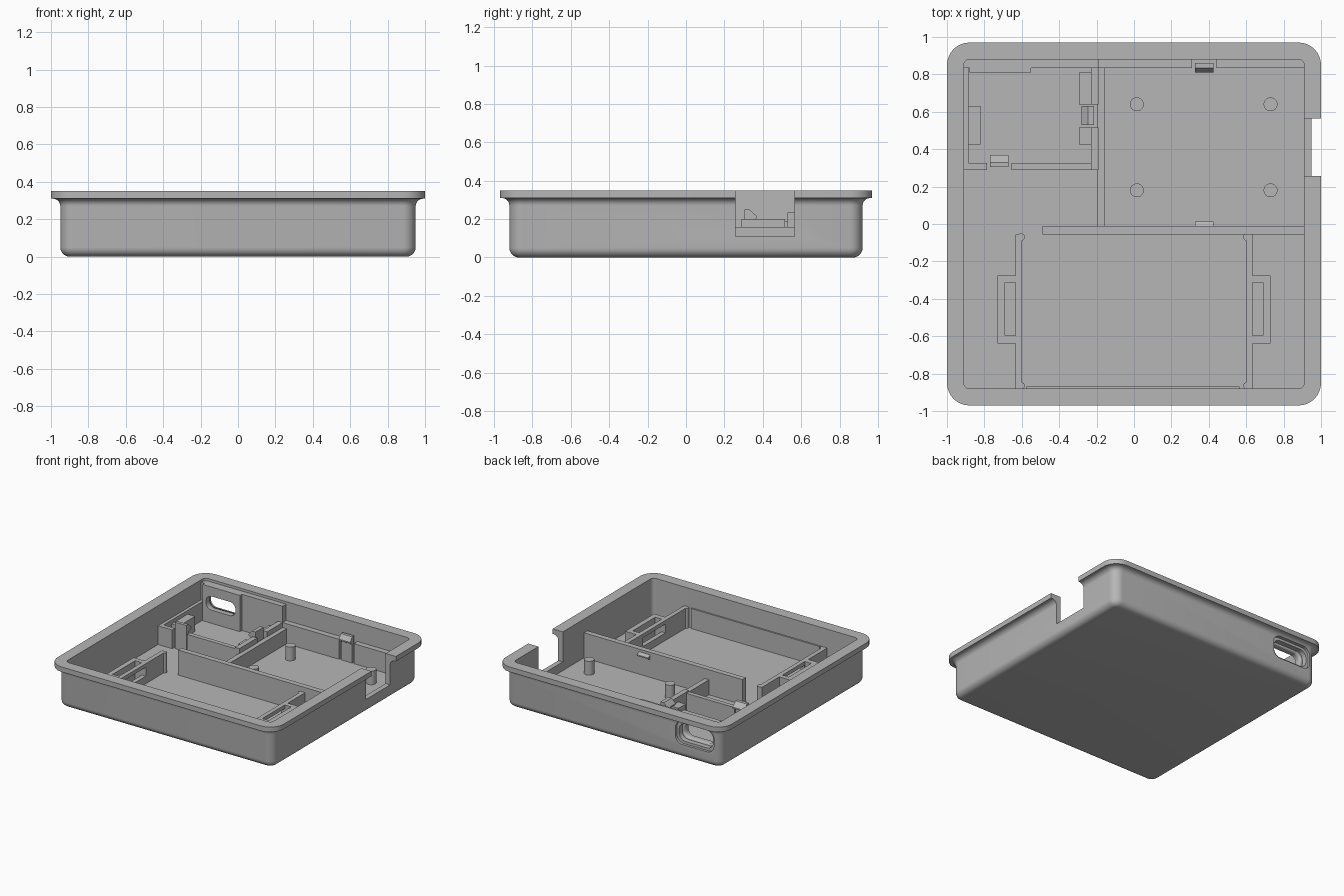
import bpy, bmesh, math
from mathutils import Vector

cube = bpy.data.objects.get("Cube")
if cube:
    bpy.data.objects.remove(cube, do_unlink=True)

GREY = (0.47, 0.47, 0.47, 1)
mat = bpy.data.materials.new("grey_plastic")
mat.use_nodes = True
mat.diffuse_color = GREY
mat.node_tree.nodes["Principled BSDF"].inputs["Base Color"].default_value = GREY

HX, HY, TOP, FLOOR = 1.0, 0.97, 0.35, 0.04
BASE = FLOOR - 0.01


def finish(name, bm, smooth=False):
    bmesh.ops.recalc_face_normals(bm, faces=bm.faces)
    mesh = bpy.data.meshes.new(name)
    bm.to_mesh(mesh)
    bm.free()
    mesh.materials.append(mat)
    ob = bpy.data.objects.new(name, mesh)
    bpy.context.collection.objects.link(ob)
    if smooth:
        activate(ob)
        bpy.ops.object.shade_smooth_by_angle(angle=math.radians(35))
    return ob


def activate(ob):
    bpy.ops.object.select_all(action='DESELECT')
    ob.select_set(True)
    bpy.context.view_layer.objects.active = ob


def box(name, x0, x1, y0, y1, z1, z0=BASE):
    bm = bmesh.new()
    bmesh.ops.create_cube(bm, size=1)
    for v in bm.verts:
        v.co = Vector((x1 if v.co.x > 0 else x0,
                       y1 if v.co.y > 0 else y0,
                       z1 if v.co.z > 0 else z0))
    return finish(name, bm)


def post(name, x, y, r, z1):
    bm = bmesh.new()
    bmesh.ops.create_cone(bm, cap_ends=True, segments=32, radius1=r, radius2=r, depth=z1 - BASE)
    bmesh.ops.translate(bm, verts=bm.verts, vec=(x, y, (z1 + BASE) / 2))
    return finish(name, bm, True)


def rounded(hx, hy, r, n=8):
    pts = []
    for q, (sx, sy) in enumerate([(1, 1), (-1, 1), (-1, -1), (1, -1)]):
        for i in range(n + 1):
            a = (q + i / n) * math.pi / 2
            pts.append((sx * (hx - r) + r * math.cos(a), sy * (hy - r) + r * math.sin(a)))
    return pts


def loft(name, rings, smooth=True):
    bm = bmesh.new()
    loops = [[bm.verts.new(p) for p in ring] for ring in rings]
    for a, b in zip(loops, loops[1:]):
        for i in range(len(a)):
            j = (i + 1) % len(a)
            bm.faces.new((a[i], a[j], b[j], b[i]))
    bm.faces.new(loops[0])
    bm.faces.new(loops[-1])
    return finish(name, bm, smooth)


def hook(name, centre, outward, width, reach, z0, z1):
    # snap nose: wedge that leans out over a board
    out = Vector(outward)
    side = Vector((-out.y, out.x, 0)) * width / 2
    c = Vector(centre)
    bm = bmesh.new()
    ends = []
    for s in (-1, 1):
        ends.append([bm.verts.new(c + side * s + out * d + Vector((0, 0, z)))
                     for d, z in ((0, z0), (reach, z0 + 0.015), (reach, z0 + 0.025), (0, z1))])
    bm.faces.new(ends[0])
    bm.faces.new(ends[1])
    for i in range(4):
        j = (i + 1) % 4
        bm.faces.new((ends[0][i], ends[0][j], ends[1][j], ends[1][i]))
    return finish(name, bm)


def cut(target, cutter):
    cutter.hide_render = True
    mod = target.modifiers.new("cut", 'BOOLEAN')
    mod.operation = 'DIFFERENCE'
    mod.solver = 'EXACT'
    mod.object = cutter
    activate(target)
    bpy.ops.object.modifier_apply(modifier=mod.name)
    bpy.data.objects.remove(cutter, do_unlink=True)


# Tray shell: section of (inset, height) swept round a rounded rectangle
section = []
for i in range(7):
    a = i / 6 * math.pi / 2
    section.append((0.10 - 0.05 * math.sin(a), 0.05 - 0.05 * math.cos(a)))
for i in range(7):
    a = i / 6 * math.pi / 2
    section.append((0.05 - 0.04 * (1 - math.cos(a)), 0.27 + 0.04 * math.sin(a)))
section += [(0, 0.31), (0, TOP), (0.09, TOP), (0.09, FLOOR)]
shell = loft("tray_shell", [[(x, y, z) for x, y in rounded(HX - d, HY - d, 0.12 - d)]
                            for d, z in section])

# Charger bay back plates, in front of the back wall
port_plate = box("port_plate", -0.88, -0.55, 0.81, 0.84, 0.33)
back_plate = box("charger_back_plate", -0.91, -0.19, 0.835, 0.89, 0.33)


def port_cutter(half_w, half_h, r, y0, y1):
    return loft("port_cutter", [[(x - 0.72, y, z + 0.2) for x, z in rounded(half_w, half_h, r)]
                                for y in (y0, y1)])


# Side notch and stepped port opening
cut(shell, box("notch_cutter", 0.85, 1.1, 0.257, 0.565, 0.5, 0.11))
for hw, hh, r, depth in ((0.17, 0.09, 0.06, 0.9), (0.15, 0.07, 0.055, 0.86), (0.13, 0.055, 0.05, 0.7)):
    for part in (shell, back_plate, port_plate):
        cut(part, port_cutter(hw, hh, r, depth, 1.1))
activate(shell)
bpy.ops.object.shade_smooth_by_angle(angle=math.radians(35))

# Charger bay walls, shelves and snap clips
box("charger_left_wall", -0.915, -0.885, 0.29, 0.84, 0.19)
box("charger_left_shelf", -0.89, -0.82, 0.425, 0.63, 0.16)
box("charger_front_wall_a", -0.915, -0.785, 0.29, 0.325, 0.19)
box("charger_front_wall_b", -0.655, -0.19, 0.29, 0.325, 0.19)
for y0, y1, s0, s1 in ((0.29, 0.515, 0.425, 0.515), (0.64, 0.84, 0.64, 0.81)):
    box("charger_right_wall", -0.23, -0.19, y0, y1, 0.2)
    box("charger_right_shelf", -0.295, -0.225, s0, s1, 0.16)
box("charger_front_clip", -0.77, -0.67, 0.305, 0.33, 0.25)
hook("charger_front_clip_nose", (-0.72, 0.33, 0), (0, 1, 0), 0.1, 0.04, 0.19, 0.25)
box("charger_right_clip", -0.245, -0.215, 0.53, 0.63, 0.235)
hook("charger_right_clip_nose", (-0.245, 0.58, 0), (-1, 0, 0), 0.1, 0.035, 0.175, 0.235)

# Circuit board bay: walls, ledge, standoffs and clips
box("board_left_wall", -0.195, -0.155, -0.02, 0.89, 0.16)
box("divider_wall", -0.49, 0.915, -0.055, -0.012, 0.24)
for x0, x1 in ((-0.19, 0.31), (0.44, 0.915)):
    box("board_back_ledge", x0, x1, 0.835, 0.885, 0.2)
box("board_back_clip", 0.325, 0.425, 0.835, 0.86, 0.25)
hook("board_back_clip_nose", (0.375, 0.835, 0), (0, -1, 0), 0.1, 0.025, 0.19, 0.25)
hook("board_front_clip_nose", (0.375, -0.013, 0), (0, 1, 0), 0.1, 0.027, 0.18, 0.22)
for x in (0.015, 0.73):
    for y in (0.18, 0.64):
        post("board_standoff", x, y, 0.037, 0.15)

# Battery bay: mirrored side walls with strap windows and brackets
for s in (-1, 1):
    def side_box(name, a, b, y0, y1, z1, z0=BASE):
        lo, hi = sorted((s * a, s * b))
        return box(name, lo, hi, y0, y1, z1, z0)
    wall = side_box("battery_side_wall", 0.598, 0.633, -0.885, -0.055, 0.2)
    cut(wall, side_box("window_cutter", 0.5, 0.7, -0.595, -0.31, 0.17, 0.1))
    side_box("bracket_outer", 0.69, 0.73, -0.64, -0.275, 0.2)
    for y0, y1 in ((-0.64, -0.597), (-0.313, -0.275)):
        side_box("bracket_arm", 0.63, 0.695, y0, y1, 0.2)
    for y in (-0.07, -0.865):
        post("battery_corner_bead", s * 0.604, y, 0.02, 0.2)
box("battery_front_ledge", -0.575, 0.565, -0.885, -0.868, 0.2)
